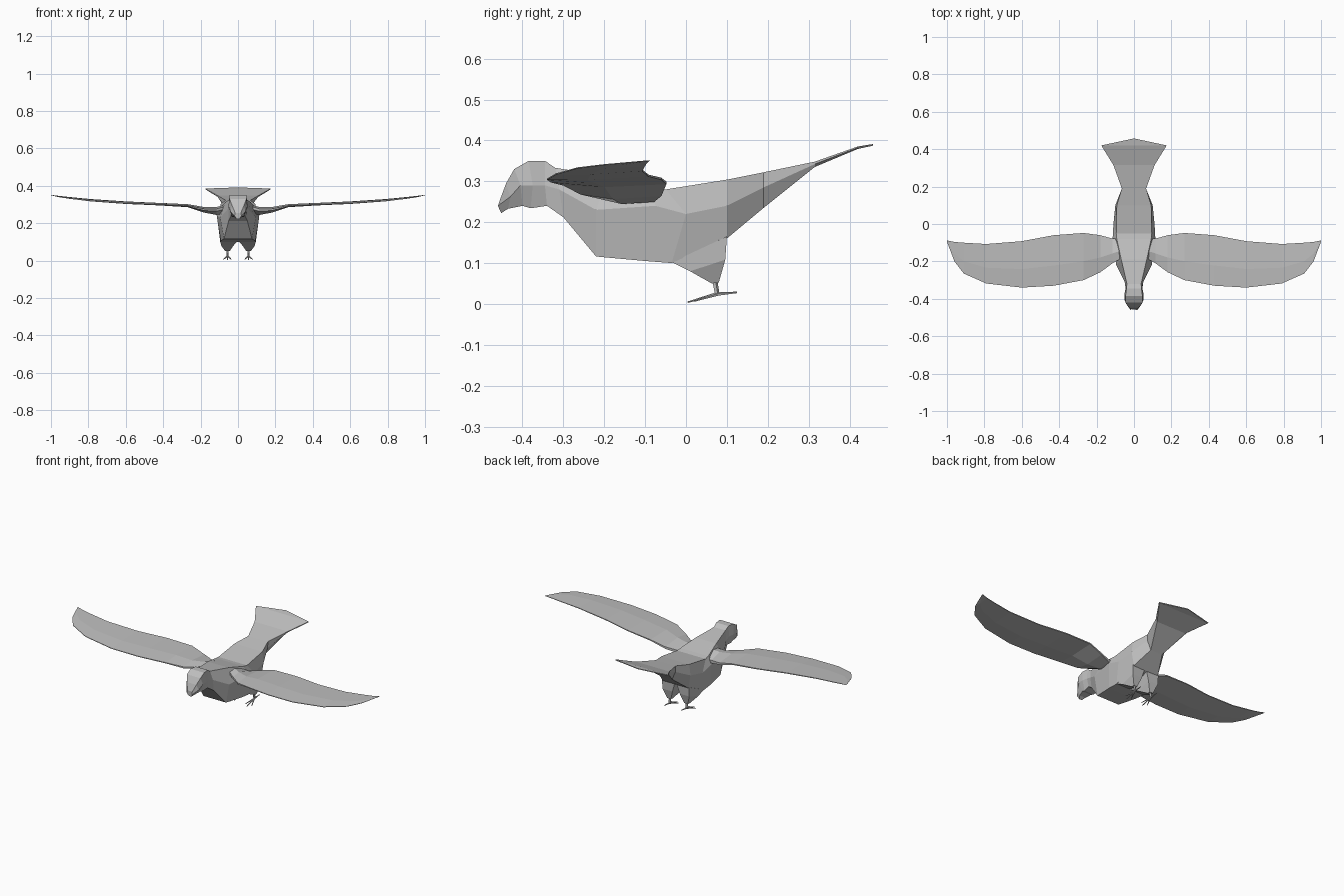
import bpy, bmesh
from mathutils import Vector

grey = bpy.data.materials.new("plain_grey")
grey.diffuse_color = (0.52, 0.52, 0.52, 1)


def loft(name, rings):
    """Skin a list of equal-length closed rings and cap both ends."""
    bm = bmesh.new()
    vs = [[bm.verts.new(p) for p in ring] for ring in rings]
    n = len(vs[0])
    for a, b in zip(vs, vs[1:]):
        for i in range(n):
            j = (i + 1) % n
            bm.faces.new((a[i], a[j], b[j], b[i]))
    bm.faces.new(vs[0])
    bm.faces.new(vs[-1])
    bmesh.ops.remove_doubles(bm, verts=bm.verts, dist=0.0005)
    bmesh.ops.recalc_face_normals(bm, faces=bm.faces)
    me = bpy.data.meshes.new(name)
    bm.to_mesh(me)
    bm.free()
    me.materials.append(grey)
    ob = bpy.data.objects.new(name, me)
    bpy.context.collection.objects.link(ob)
    return ob


def rod(name, a, b, ra, rb, sides=5):
    """Tapered rod between two points."""
    bm = bmesh.new()
    a, b = Vector(a), Vector(b)
    d = b - a
    bmesh.ops.create_cone(bm, cap_ends=True, segments=sides, radius1=ra, radius2=rb, depth=d.length)
    me = bpy.data.meshes.new(name)
    bm.to_mesh(me)
    bm.free()
    me.materials.append(grey)
    ob = bpy.data.objects.new(name, me)
    ob.location = (a + b) / 2
    ob.rotation_mode = 'QUATERNION'
    ob.rotation_quaternion = d.to_track_quat('Z', 'Y')
    bpy.context.collection.objects.link(ob)


def body_ring(top, mid, bottom):
    """Six-point section; each level is (y, z, half width)."""
    right = [(w, y, z) for y, z, w in (top, mid, bottom)]
    return right + [(-x, y, z) for x, y, z in reversed(right)]


# head with hooked beak
loft("head", [body_ring(*s) for s in (
    ((-.455, .255, .015), (-.46, .240, .018), (-.452, .222, .008)),
    ((-.440, .295, .032), (-.43, .262, .040), (-.435, .233, .020)),
    ((-.420, .330, .045), (-.405, .29, .051), (-.400, .240, .030)),
    ((-.385, .350, .045), (-.375, .29, .051), (-.380, .234, .032)),
    ((-.345, .350, .040), (-.345, .29, .045), (-.340, .240, .036)),
    ((-.320, .333, .038), (-.310, .28, .050), (-.300, .212, .050)),
)])

# torso running back into the tail root
loft("body", [body_ring(*s) for s in (
    ((-.320, .333, .038), (-.310, .28, .050), (-.300, .212, .050)),
    ((-.190, .312, .068), (-.220, .23, .095), (-.220, .116, .075)),
    ((-.080, .285, .092), (-.075, .24, .114), (-.100, .105, .092)),
    ((-.050, .280, .095), (.000, .22, .110), (-.035, .100, .095)),
    ((.100, .304, .092), (.100, .24, .100), (.100, .160, .085)),
    ((.190, .322, .065), (.190, .285, .064), (.190, .235, .040)),
    ((.315, .348, .110), (.315, .342, .110), (.315, .335, .100)),
)])

# tail fan
loft("tail_fan", [body_ring(*s) for s in (
    ((.315, .348, .110), (.315, .342, .110), (.315, .335, .100)),
    ((.420, .385, .175), (.420, .382, .175), (.420, .379, .172)),
    ((.457, .391, .002), (.457, .389, .002), (.457, .387, .002)),
)])

# wing stations: x, leading y, trailing y, leading z, trailing z, thickness
stations = (
    (.06, -.180, -.080, .285, .262, .050),
    (.115, -.210, -.078, .270, .258, .042),
    (.18, -.258, -.060, .272, .270, .030),
    (.27, -.300, -.048, .292, .296, .016),
    (.43, -.330, -.060, .299, .306, .013),
    (.60, -.340, -.092, .305, .314, .012),
    (.79, -.318, -.107, .318, .327, .010),
    (.91, -.265, -.100, .333, .339, .008),
    (.96, -.200, -.096, .341, .345, .006),
    (1.0, -.095, -.088, .350, .351, .002),
)

for side, s in (("left", -1), ("right", 1)):
    rings = []
    for x, yl, yt, zl, zt, t in stations:
        ym, zm = yl + .4 * (yt - yl), zl + .4 * (zt - zl)
        rings.append([(s * x, yl, zl - t * .15), (s * x, yl, zl + t * .15),
                      (s * x, ym, zm + t * .5), (s * x, yt, zt + t * .2),
                      (s * x, yt, zt - t * .2), (s * x, ym, zm - t * .5)])
    loft(side + "_wing", rings)

    # feathered thigh tapering to the ankle
    loft(side + "_thigh", [[(s * x, y, z) for x, y, z in ring] for ring in (
        ((.094, -.035, .102), (.006, -.035, .102), (.006, .098, .165), (.090, .100, .165)),
        ((.090, .010, .080), (.024, .010, .080), (.024, .094, .108), (.088, .096, .108)),
        ((.068, .063, .050), (.044, .063, .050), (.044, .080, .052), (.068, .080, .052)),
    )])

    # shank and toes
    ankle = (s * .056, .076, .024)
    rod(side + "_shank", (s * .056, .070, .056), ankle, .007, .006)
    for i, (tx, ty, tz) in enumerate(((.036, .020, .007), (.056, .004, .004),
                                      (.078, .020, .007), (.056, .125, .028))):
        rod(f"{side}_toe_{i + 1}", ankle, (s * tx, ty, tz), .005, .002)
